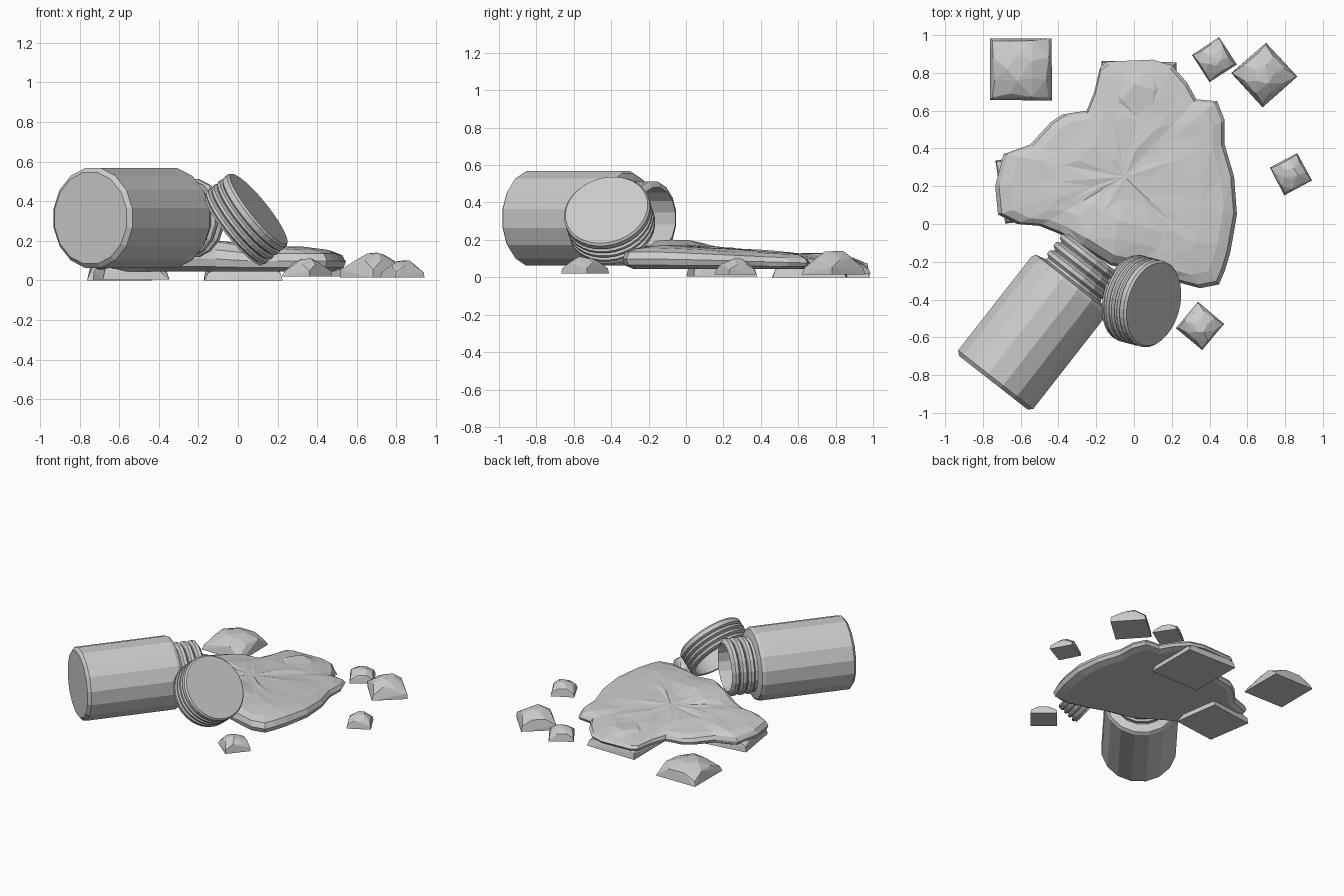
import bpy, bmesh, math, random
from mathutils import Vector, Matrix

random.seed(4)
cube = bpy.data.objects.get("Cube")
if cube:
    bpy.data.objects.remove(cube, do_unlink=True)

grey = bpy.data.materials.new("light_grey")
grey.use_nodes = True
colour = (0.6, 0.6, 0.6, 1)
grey.diffuse_color = colour
for node in grey.node_tree.nodes:
    if node.type == 'BSDF_PRINCIPLED':
        node.inputs["Base Color"].default_value = colour


def finish(bm, name):
    """Turn a bmesh into a named flat-shaded object."""
    bmesh.ops.remove_doubles(bm, verts=bm.verts, dist=0.0005)
    bmesh.ops.recalc_face_normals(bm, faces=bm.faces)
    mesh = bpy.data.meshes.new(name)
    bm.to_mesh(mesh)
    bm.free()
    mesh.materials.append(grey)
    obj = bpy.data.objects.new(name, mesh)
    bpy.context.collection.objects.link(obj)
    return obj


def bridge(bm, lower, upper):
    count = len(lower)
    for i in range(count):
        j = (i + 1) % count
        bm.faces.new((lower[i], lower[j], upper[j], upper[i]))


def lathe(name, profile, sides, origin, axis):
    """Revolve (radius, distance) points about an axis."""
    bm = bmesh.new()
    turn = Vector(axis).to_track_quat('Z', 'Y').to_matrix().to_4x4()
    place = Matrix.Translation(origin) @ turn
    rings = []
    for radius, along in profile:
        ring = []
        for i in range(sides):
            a = math.tau * (i + 0.5) / sides
            ring.append(bm.verts.new(place @ Vector(
                (radius * math.cos(a), radius * math.sin(a), along))))
        rings.append(ring)
    for lower, upper in zip(rings, rings[1:]):
        bridge(bm, lower, upper)
    return finish(bm, name)


def ridges(start, step, count, low, high):
    """Profile points for evenly spaced raised bands."""
    points = []
    for i in range(count):
        for radius, part in ((low, 0), (high, 0.25), (high, 0.65), (low, 0.9)):
            points.append((radius, start + step * (i + part)))
    return points


# Bottle lying on its side: body, threaded neck and hollow inside
body = [(0, 0), (0.235, 0), (0.257, 0.02), (0.257, 0.65), (0.245, 0.672), (0.19, 0.685)]
inside = [(0.168, 0.865), (0.165, 0.69), (0.235, 0.65), (0.235, 0.04), (0, 0.04)]
lathe("bottle", body + ridges(0.7, 0.055, 3, 0.18, 0.2) + inside, 16,
      (-0.745, -0.84, 0.315), (0.616, 0.788, 0))

# Screw cap leaning on the bottle, open at the back
cap_outer = [(0, 0), (0.225, 0), (0.235, 0.012), (0.235, 0.04)]
cap_inner = [(0.232, 0.165), (0.208, 0.165), (0.205, 0.025), (0, 0.025)]
lathe("cap", cap_outer + ridges(0.05, 0.037, 3, 0.22, 0.236) + cap_inner, 32,
      (0.105, -0.425, 0.36), (-0.76, 0.2, -0.61))

# Spilled puddle: an irregular sheet, thickest at the bottle mouth
outline = [(-.18, .83), (-.14, .86), (.1, .87), (.2, .84), (.28, .75), (.33, .66),
           (.44, .65), (.48, .55), (.48, .42), (.53, .25), (.545, .05), (.51, -.15),
           (.48, -.25), (.45, -.32), (.35, -.34), (.2, -.3), (.05, -.25), (-.12, -.22),
           (-.28, -.12), (-.4, -.05), (-.5, -.01), (-.62, 0), (-.72, .05), (-.735, .2),
           (-.69, .37), (-.55, .42), (-.44, .54), (-.38, .58), (-.25, .6), (-.21, .7)]
centre = Vector((-0.05, 0.25))
mouth = Vector((-0.18, -0.1))
floor = 0.045


def surface(point):
    slope = 0.17 - 0.07 * max(point.y, -0.1)
    return slope + 0.05 * math.exp(-(point - mouth).length_squared / 0.03)


bm = bmesh.new()
rings = []
for scale, rise in ((0.9, 0), (0.98, 0.15), (1, 0.4), (0.97, 0.68), (0.88, 0.86),
                    (0.7, 0.95), (0.5, 1), (0.25, 1)):
    ring = []
    for corner in outline:
        p = centre + (Vector(corner) - centre) * scale
        z = floor + (surface(p) - floor) * rise
        if 0 < rise and scale < 0.95:
            z += random.uniform(-0.006, 0.006)
        ring.append(bm.verts.new((p.x, p.y, z)))
    rings.append(ring)
for lower, upper in zip(rings, rings[1:]):
    bridge(bm, lower, upper)
bm.faces.new(rings[0])
peak = bm.verts.new((centre.x, centre.y, surface(centre)))
for i, vert in enumerate(rings[-1]):
    bm.faces.new((vert, rings[-1][(i + 1) % len(outline)], peak))
bmesh.ops.triangulate(bm, faces=bm.faces)
finish(bm, "puddle")


def lump(name, x, y, size, angle, bottom, top):
    """Faceted chunk with a flat square base and rounded top."""
    bm = bmesh.new()
    half, height = size / 2, top - bottom
    place = Matrix.Translation((x, y, bottom)) @ Matrix.Rotation(math.radians(angle), 4, 'Z')
    # each layer: corner count, radius, height share, jitter
    for count, radius, share, jitter in ((4, 1.41, 0, 0.02), (4, 1.33, 0.3, 0.06),
                                         (8, 0.9, 0.66, 0.1), (5, 0.42, 0.96, 0.12)):
        for i in range(count):
            a = math.tau * (i + 0.5) / count
            r = half * radius * (1 + random.uniform(-jitter, jitter))
            z = height * share * (1 + random.uniform(-jitter, jitter) / 2)
            bm.verts.new(place @ Vector((r * math.cos(a), r * math.sin(a), z)))
    hull = bmesh.ops.convex_hull(bm, input=bm.verts)
    loose = {v for v in hull["geom_interior"] if isinstance(v, bmesh.types.BMVert)}
    bmesh.ops.delete(bm, geom=list(loose), context='VERTS')
    return finish(bm, name)


# Lumps scattered around and beneath the puddle
lump("back_right_lump", -0.6, 0.82, 0.33, 0, 0, 0.11)
lump("small_back_lump", 0.425, 0.87, 0.17, 33, 0.02, 0.1)
lump("back_left_lump", 0.69, 0.79, 0.245, 42, 0.015, 0.14)
lump("left_lump", 0.83, 0.265, 0.165, 28, 0.015, 0.1)
lump("front_lump", 0.35, -0.54, 0.18, 50, 0.02, 0.11)
lump("puddle_back_lump", 0.03, 0.66, 0.4, 0, 0, 0.13)
lump("puddle_right_lump", -0.54, 0.19, 0.34, 8, 0.005, 0.14)
